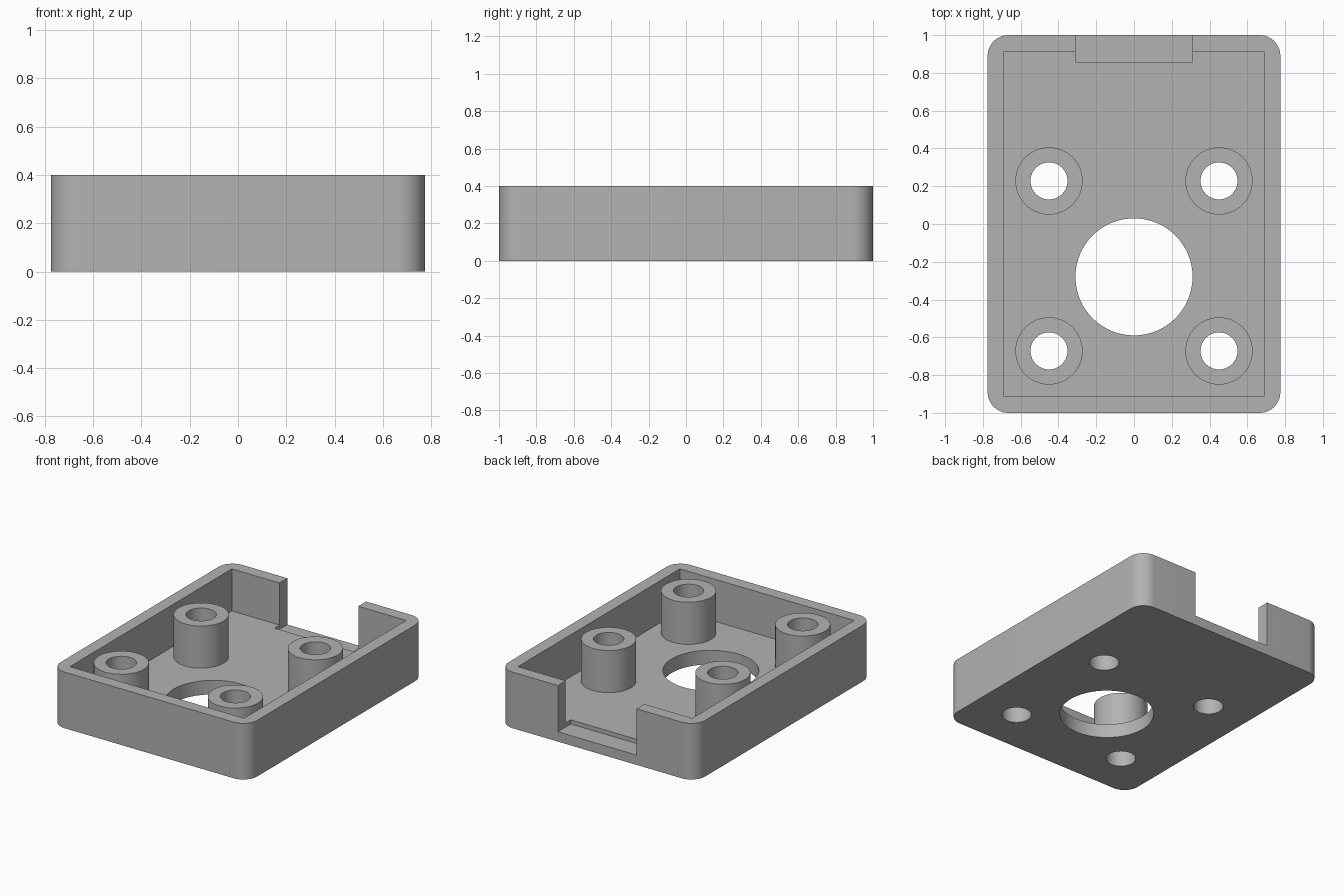
import bpy, bmesh, math

WIDTH, LENGTH, HEIGHT = 1.55, 2.0, 0.4
WALL, FLOOR, RADIUS = 0.088, 0.1, 0.11
POSTS = [(x, y) for x in (-0.45, 0.45) for y in (-0.672, 0.228)]

if "Cube" in bpy.data.objects:
    bpy.data.objects.remove(bpy.data.objects["Cube"], do_unlink=True)

grey = bpy.data.materials.new("plastic_grey")
grey.use_nodes = True
grey.diffuse_color = (0.45, 0.45, 0.45, 1)
grey.node_tree.nodes["Principled BSDF"].inputs["Base Color"].default_value = grey.diffuse_color


def prism(name, points, z0, z1):
    """Solid made by extruding a flat outline from z0 to z1."""
    bm = bmesh.new()
    face = bm.faces.new([bm.verts.new((x, y, z0)) for x, y in points])
    top = bmesh.ops.extrude_face_region(bm, geom=[face])["geom"]
    for v in top:
        if isinstance(v, bmesh.types.BMVert):
            v.co.z = z1
    bmesh.ops.recalc_face_normals(bm, faces=bm.faces)
    mesh = bpy.data.meshes.new(name)
    bm.to_mesh(mesh)
    bm.free()
    mesh.materials.append(grey)
    obj = bpy.data.objects.new(name, mesh)
    bpy.context.collection.objects.link(obj)
    return obj


def arc(cx, cy, r, start, sweep, steps):
    return [(cx + r * math.cos(start + sweep * i / steps),
             cy + r * math.sin(start + sweep * i / steps)) for i in range(steps)]


def circle(x, y, r):
    return arc(x, y, r, 0, math.tau, 64)


def box(x0, x1, y0, y1):
    return [(x0, y0), (x1, y0), (x1, y1), (x0, y1)]


def rounded_box(w, l, r, steps=12):
    points = []
    for i, (sx, sy) in enumerate([(1, 1), (-1, 1), (-1, -1), (1, -1)]):
        points += arc(sx * (w / 2 - r), sy * (l / 2 - r), r,
                      i * math.pi / 2, math.pi / 2 * steps / (steps - 1), steps)
    return points


def combine(target, tool, operation):
    """Apply one boolean and discard the tool."""
    bpy.ops.object.select_all(action="DESELECT")
    bpy.context.view_layer.objects.active = target
    target.select_set(True)
    mod = target.modifiers.new(operation.lower(), "BOOLEAN")
    mod.operation, mod.solver, mod.object = operation, "EXACT", tool
    bpy.ops.object.modifier_apply(modifier=mod.name)
    bpy.data.objects.remove(tool, do_unlink=True)


# Open tray with rounded outer corners and a square cavity
body = prism("enclosure_body", rounded_box(WIDTH, LENGTH, RADIUS), 0, HEIGHT)
inner_x, inner_y = WIDTH / 2 - WALL, LENGTH / 2 - WALL
combine(body, prism("cavity", box(-inner_x, inner_x, -inner_y, inner_y), FLOOR, 1), "DIFFERENCE")

# Connector notch in the back wall, cut slightly into the floor
combine(body, prism("notch", box(-0.31, 0.31, 0.855, 1.2), 0.07, 1), "DIFFERENCE")

# Mounting posts with through holes
for x, y in POSTS:
    combine(body, prism("mounting_post", circle(x, y, 0.178), FLOOR / 2, HEIGHT), "UNION")
    combine(body, prism("screw_hole", circle(x, y, 0.098), -1, 1), "DIFFERENCE")

# Large opening in the floor
combine(body, prism("floor_opening", circle(0, -0.28, 0.31), -1, 1), "DIFFERENCE")

body.select_set(True)
bpy.ops.object.shade_smooth_by_angle(angle=math.radians(30))
